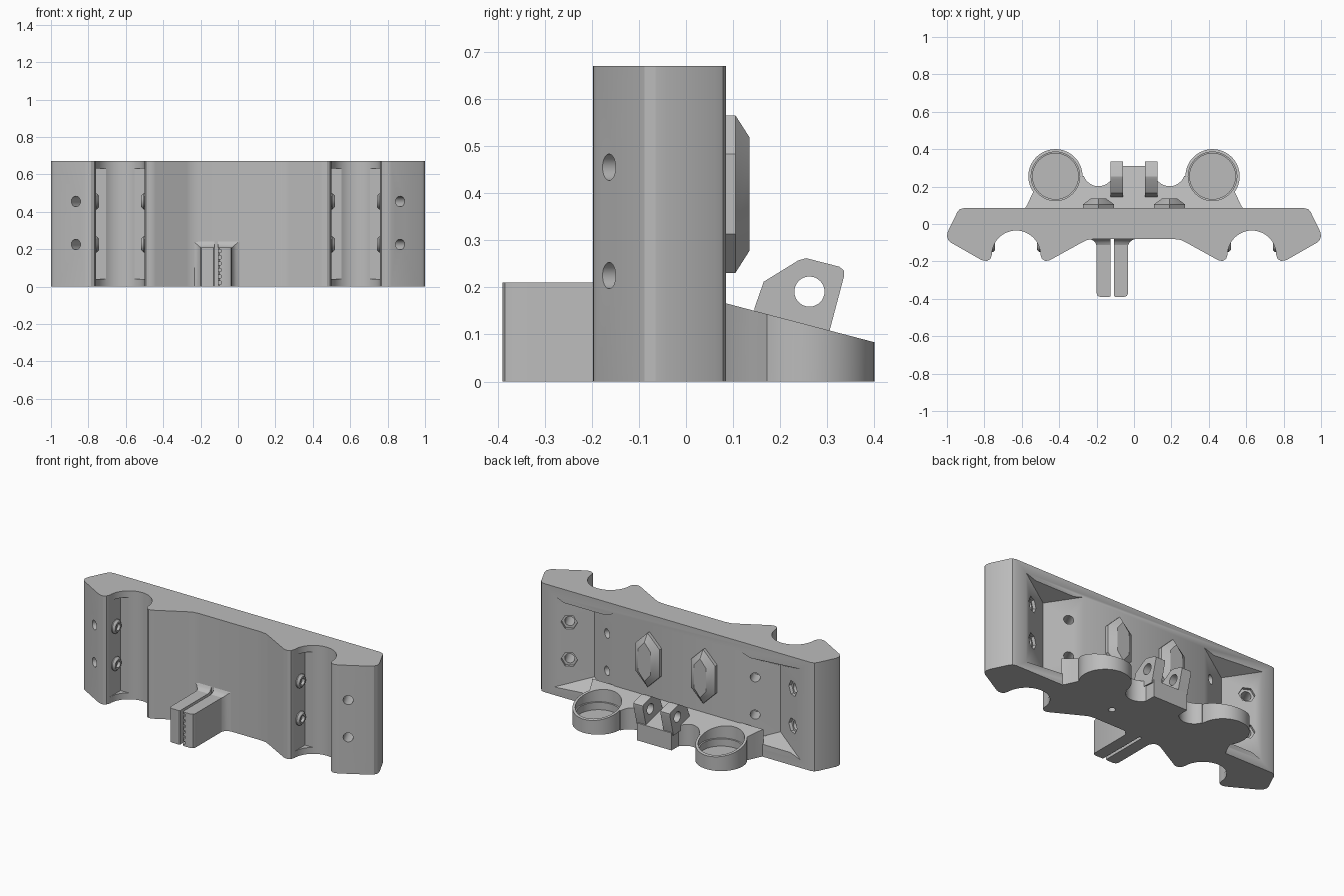
import bpy, bmesh, math
from mathutils import Vector

if "Cube" in bpy.data.objects:
    bpy.data.objects.remove(bpy.data.objects["Cube"])

grey = bpy.data.materials.new("plain_grey")
grey.use_nodes = True
colour = (0.5, 0.5, 0.5, 1)
grey.diffuse_color = colour
grey.node_tree.nodes["Principled BSDF"].inputs["Base Color"].default_value = colour


def loft(name, loops):
    """Solid through loops of equal length, capped at both ends."""
    bm = bmesh.new()
    rows = [[bm.verts.new(p) for p in loop] for loop in loops]
    n = len(rows[0])
    for a, b in zip(rows, rows[1:]):
        for i in range(n):
            j = (i + 1) % n
            bm.faces.new((a[i], a[j], b[j], b[i]))
    bm.faces.new(rows[0])
    bm.faces.new(rows[-1])
    bmesh.ops.recalc_face_normals(bm, faces=bm.faces)
    mesh = bpy.data.meshes.new(name)
    bm.to_mesh(mesh)
    bm.free()
    mesh.materials.append(grey)
    ob = bpy.data.objects.new(name, mesh)
    bpy.context.collection.objects.link(ob)
    return ob


def box(name, x0, x1, y0, y1, z0, z1):
    return loft(name, [[(x0, y0, z), (x1, y0, z), (x1, y1, z), (x0, y1, z)] for z in (z0, z1)])


def turned(name, start, axis, rings, sides=32):
    """Rings of (distance, radius) along an axis."""
    start, axis = Vector(start), Vector(axis).normalized()
    u = axis.orthogonal().normalized()
    if abs(axis.z) < 0.5:
        u = Vector((0, 0, 1)).cross(axis)
    v = axis.cross(u)
    angles = [2 * math.pi * i / sides for i in range(sides)]
    return loft(name, [[start + axis * d + (u * math.cos(a) + v * math.sin(a)) * r
                        for a in angles] for d, r in rings])


def cut(ob, cutters):
    for c in cutters:
        mod = ob.modifiers.new("cut", 'BOOLEAN')
        mod.operation, mod.solver, mod.object = 'DIFFERENCE', 'EXACT', c
        bpy.context.view_layer.objects.active = ob
        bpy.ops.object.modifier_apply(modifier=mod.name)
        bpy.data.objects.remove(c)


def arc(cx, cy, r, a0, a1, n):
    steps = [math.radians(a0 + (a1 - a0) * i / n) for i in range(n + 1)]
    return [(cx + r * math.cos(a), cy + r * math.sin(a)) for a in steps]


def mirrored(half):
    return half + [(-x, y) for x, y in reversed(half)]


# Main carriage plate with two round rod grooves
HEIGHT = 0.67
half = [(.21, -.08), (.25, -.085), (.275, -.097), (.44, -.188), (.457, -.196),
        (.475, -.197), (.492, -.187)]
half += arc(.63, -.165, .13, 180, 0, 24)
half += [(.768, -.187), (.785, -.197), (.803, -.196), (.82, -.19), (.978, -.1), (.992, -.088),
         (1, -.065), (.995, -.04), (.945, .063), (.932, .079), (.91, .085)]
outline = mirrored(half)
plate = loft("carriage_plate", [[(x, y, z) for x, y in outline] for z in (0, HEIGHT)])

SCREW_Z = (.225, .455)
VALLEY, HALF_W, BACK = .635, .205, .085
cutters = []
for s in (-1, 1):
    # Square bearing slot inside each groove
    cutters.append(box("slot_cutter", *sorted((s * .5, s * .76)), -.18, -.06, .04, .63))
    # V shaped pocket in the back, with sloping floor and ceiling
    loops = []
    for z_far, z_near in ((.05, .13), (.61, .54)):
        loops.append([(s * (VALLEY - HALF_W), BACK, z_far), (s * VALLEY, BACK - .1, z_near),
                      (s * (VALLEY + HALF_W), BACK, z_far),
                      (s * (VALLEY + HALF_W), BACK + .05, z_far),
                      (s * (VALLEY - HALF_W), BACK + .05, z_far)])
    cutters.append(loft("pocket_cutter", loops))
    for z in SCREW_Z:
        # Outer screw hole with hexagonal nut seat, and inner blind hole
        out = (s * .438, -.899, 0)
        seat = (s * .764, .048, z)
        cutters.append(turned("screw_cutter", seat, out, [(-.03, .028), (.3, .028)]))
        cutters.append(turned("nut_cutter", seat, out, [(-.03, .047), (.018, .047)], 6))
        inner = (s * .506, .048, z)
        cutters.append(turned("hole_cutter", inner, (-s * .438, -.899, 0),
                              [(-.03, .028), (.1, .028)]))
cutters.append(turned("drain_cutter", (.2, .05, -.01), (0, 0, 1), [(0, .02), (.06, .02)]))
cut(plate, cutters)

# Raised screw seats on the slot walls
for s in (-1, 1):
    for wall, d in ((.5, 1), (.76, -1)):
        for z in SCREW_Z:
            turned("slot_screw_seat", (s * wall, -.108, z), (s * d, 0, 0),
                   [(-.004, .042), (.006, .042), (.018, .03), (.018, .02), (0, .02)])

# Elongated hexagonal bosses on the back
for s in (-1, 1):
    cx, cz = s * .19, .398

    def hexagon(y, w, h, tip):
        return [(cx + x, y, cz + z) for x, z in
                ((w, -h), (w, h), (0, tip), (-w, h), (-w, -h), (0, -tip))]
    loft("back_boss", [hexagon(.08, .083, .085, .167), hexagon(.105, .083, .085, .167),
                       hexagon(.135, .042, .07, .12)])


# Rear deck with sloping top and two round sockets
def deck_top(y):
    return .166 - .262 * (y - BACK)


half = [(.585, .08), (.572, .1), (.556, .135)]
half += arc(.42, .255, .145, -35, 180, 40)
half += arc(.19, .285, .083, -20, -150, 14)
half += [(.118, .31)]
outline = mirrored(half)
deck = loft("rear_deck", [[(x, y, 0) for x, y in outline],
                          [(x, y, deck_top(y)) for x, y in outline]])
cut(deck, [turned("socket_cutter", (s * .42, .255, .03), (0, 0, 1),
                  [(0, .122), (.045, .122), (.046, .13), (.5, .13)], 48) for s in (-1, 1)])

# Two pierced lugs on the deck
profile = [(.145, .1), (.145, .155), (.165, .212), (.238, .257), (.255, .262), (.325, .244),
           (.335, .236), (.335, .222), (.3, .09)]
for s in (-1, 1):
    lug = loft("pierced_lug", [[(s * x, y, z) for y, z in profile] for x in (.06, .125)])
    cut(lug, [turned("pin_cutter", (s * .04, .262, .191), (s, 0, 0), [(0, .032), (.1, .032)])])

# Belt clamp on the front: two jaws with rounded corners and a flared root
for name, x0, x1, side in (("left_jaw", -.106, -.032, 1), ("right_jaw", -.2, -.125, -1)):
    outer, gap = (x1, x0) if side > 0 else (x0, x1)
    shape = [(gap, -.075), (gap, -.385), (gap + side * .006, -.39), (outer - side * .02, -.39),
             (outer - side * .006, -.384), (outer, -.37), (outer, -.075)]
    jaw = loft(name, [[(x, y, z) for x, y in shape] for z in (0, .21)])
    if side > 0:
        # Belt teeth along the gap
        cut(jaw, [box("tooth_cutter", gap - .01, gap + .016, -.4, -.08, z, z + .017)
                  for z in [.012 + .034 * i for i in range(6)]])
    rings = [(-.078, .045, .245), (-.086, .022, .228), (-.098, .008, .215), (-.115, 0, .209)]
    loft(name + "_root", [[(gap, y, 0), (outer + side * w, y, 0),
                           (outer + side * w, y, z), (gap, y, z)] for y, w, z in rings])

# Smooth the curves, keep the edges crisp
bpy.ops.object.select_all(action='DESELECT')
for ob in bpy.context.scene.objects:
    if ob.type == 'MESH' and ob.data.materials and ob.data.materials[0] == grey:
        ob.select_set(True)
        bpy.context.view_layer.objects.active = ob
bpy.ops.object.shade_smooth_by_angle(angle=math.radians(30))
